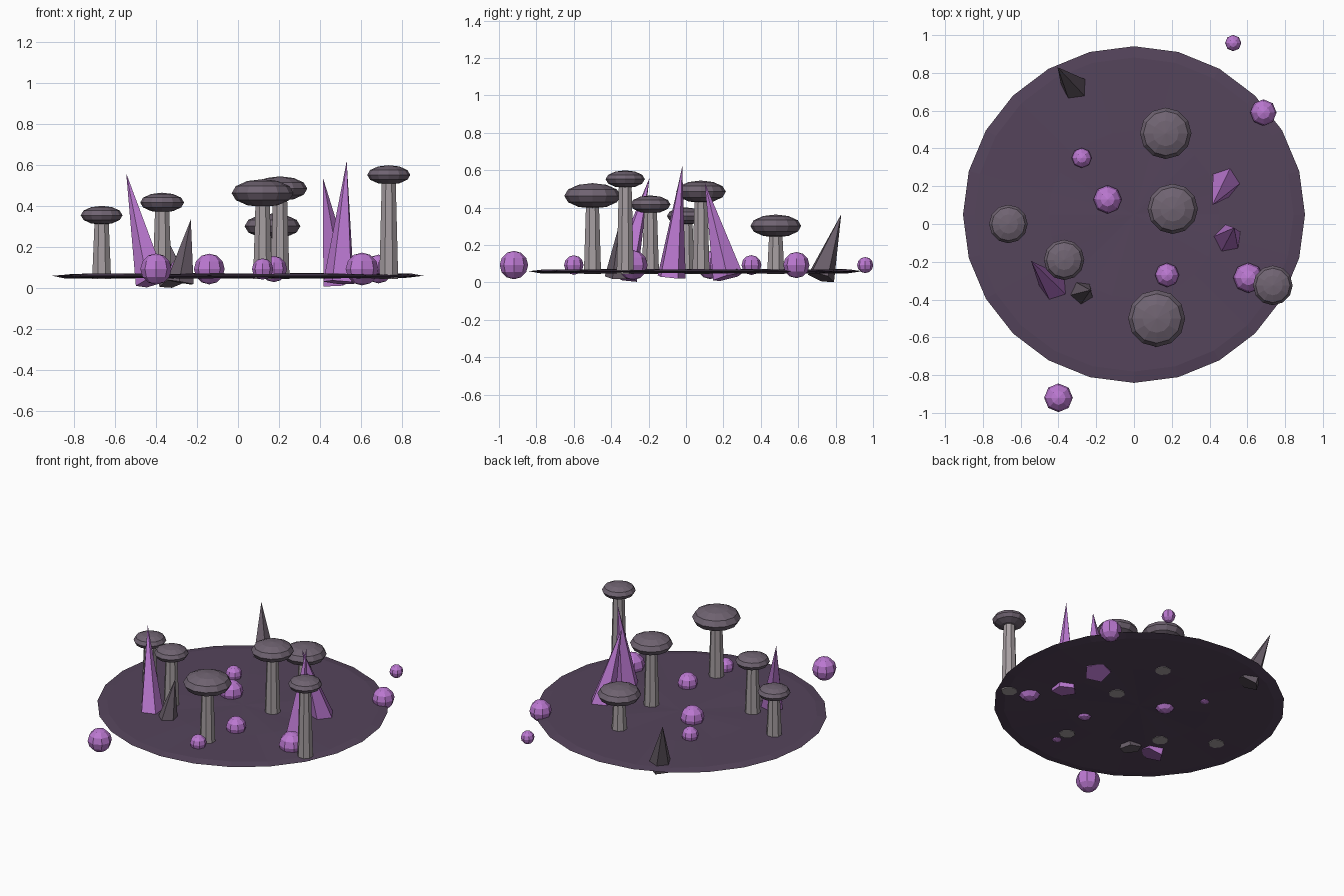
import bpy, bmesh, math
from mathutils import Vector, Matrix

if "Cube" in bpy.data.objects:
    bpy.data.objects.remove(bpy.data.objects["Cube"])


def material(name, rgb):
    m = bpy.data.materials.new(name)
    m.diffuse_color = (*rgb, 1)
    m.use_nodes = True
    m.node_tree.nodes["Principled BSDF"].inputs["Base Color"].default_value = m.diffuse_color
    return m


SOIL = material("dark_soil", (0.09, 0.058, 0.105))
CAP = material("cap_grey", (0.16, 0.125, 0.165))
STEM = material("stem_grey", (0.38, 0.34, 0.355))
PURPLE = material("glow_purple", (0.50, 0.19, 0.64))
STONE = material("stone_grey", (0.14, 0.11, 0.14))


def add(name, bm, mat, matrix):
    bm.transform(matrix)
    bmesh.ops.recalc_face_normals(bm, faces=bm.faces)
    me = bpy.data.meshes.new(name)
    bm.to_mesh(me)
    bm.free()
    me.materials.append(mat)
    ob = bpy.data.objects.new(name, me)
    bpy.context.collection.objects.link(ob)
    return ob


def ball(name, loc, r, squash, segs, rings, mat):
    bm = bmesh.new()
    bmesh.ops.create_uvsphere(bm, u_segments=segs, v_segments=rings, radius=1)
    add(name, bm, mat, Matrix.Translation(loc) @ Matrix.Diagonal((r, r, r * squash, 1)))


def cone(name, base, tip, r1, r2, sides, mat, turn=0):
    base, tip = Vector(base), Vector(tip)
    axis = tip - base
    bm = bmesh.new()
    bmesh.ops.create_cone(bm, cap_ends=True, segments=sides, radius1=r1,
                          radius2=r2, depth=axis.length)
    bmesh.ops.remove_doubles(bm, verts=bm.verts, dist=1e-5)
    rot = Vector((0, 0, 1)).rotation_difference(axis).to_matrix().to_4x4()
    add(name, bm, mat, Matrix.Translation((base + tip) / 2) @ rot
        @ Matrix.Rotation(math.radians(turn), 4, 'Z'))


# Thin ground disc: stacked rings with a slim rim and slightly uneven surface
bm = bmesh.new()
rings = []
for r, z in [(0.45, 0.049), (0.84, 0.05), (0.9, 0.06), (0.84, 0.068), (0.45, 0.07)]:
    ring = []
    for i in range(24):
        a = math.tau * i / 24
        wob = 0.003 * math.sin(5 * a + r * 9) if r < 0.88 else 0
        ring.append(bm.verts.new((r * 1.006 * math.cos(a), r * 0.99 * math.sin(a), z + wob)))
    rings.append(ring)
for lo, hi in zip(rings, rings[1:]):
    for i in range(24):
        j = (i + 1) % 24
        bm.faces.new((lo[i], lo[j], hi[j], hi[i]))
for ring, z in ((rings[0], 0.05), (rings[-1], 0.07)):
    c = bm.verts.new((0, 0, z))
    for i in range(24):
        bm.faces.new((ring[i], ring[(i + 1) % 24], c))
add("ground_disc", bm, SOIL, Matrix.Translation((0, 0.05, 0)))

# Mushrooms: x, y, cap height, cap radius
mushrooms = [(-0.665, 0.0, 0.355, 0.102), (-0.37, -0.19, 0.417, 0.107),
             (0.168, 0.48, 0.302, 0.136), (0.205, 0.08, 0.485, 0.133),
             (0.12, -0.5, 0.463, 0.151), (0.735, -0.325, 0.552, 0.105)]
for i, (x, y, z, r) in enumerate(mushrooms, 1):
    cone(f"mushroom_stem_{i}", (x, y, 0.045), (x, y, z), 0.05, 0.036, 8, STEM, 22.5)
    ball(f"mushroom_cap_{i}", (x, y, z), r, 0.45, 12, 6, CAP)

# Glowing spores: x, y, radius
spores = [(0.525, 0.958, 0.043), (0.685, 0.59, 0.07), (-0.277, 0.35, 0.053),
          (-0.14, 0.13, 0.075), (0.175, -0.27, 0.064), (0.605, -0.285, 0.08),
          (-0.40, -0.92, 0.076), (0.12, -0.6, 0.052)]
for i, (x, y, r) in enumerate(spores, 1):
    ball(f"spore_{i}", (x, y, 0.093), r, 1, 8, 6, PURPLE)

# Leaning five-sided crystals: base, tip, radius, turn, material
crystals = [((-0.42, -0.335), (-0.545, -0.195, 0.56), 0.08, 20, PURPLE),
            ((-0.28, -0.365), (-0.23, -0.35, 0.335), 0.07, 30, STONE),
            ((-0.31, 0.72), (-0.405, 0.83, 0.365), 0.077, 12, STONE),
            ((0.485, 0.225), (0.415, 0.10, 0.535), 0.085, -20, PURPLE),
            ((0.495, -0.08), (0.53, -0.02, 0.62), 0.08, 10, PURPLE)]
for i, (b, tip, r, turn, mat) in enumerate(crystals, 1):
    cone(f"crystal_{i}", (*b, 0.028), tip, r, 0, 5, mat, turn)
